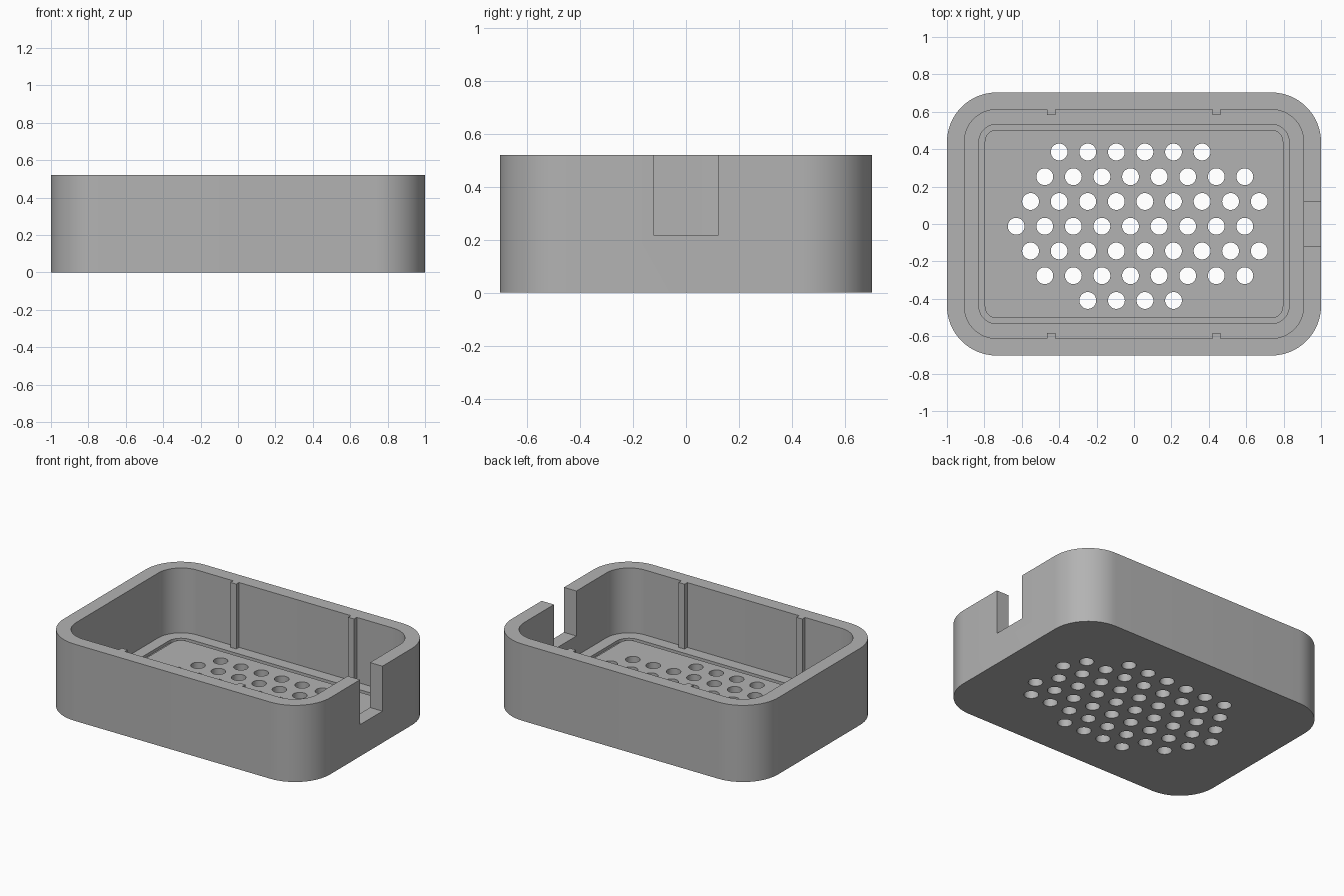
import bpy, bmesh, math

if "Cube" in bpy.data.objects:
    bpy.data.objects.remove(bpy.data.objects["Cube"])

HEIGHT, FLOOR = 0.52, 0.08

grey = bpy.data.materials.new("grey plastic")
grey.diffuse_color = (0.45, 0.45, 0.45, 1)
grey.use_nodes = True
grey.node_tree.nodes["Principled BSDF"].inputs["Base Color"].default_value = grey.diffuse_color


def make_object(name, bm):
    bmesh.ops.recalc_face_normals(bm, faces=bm.faces)
    mesh = bpy.data.meshes.new(name)
    bm.to_mesh(mesh)
    bm.free()
    mesh.materials.append(grey)
    obj = bpy.data.objects.new(name, mesh)
    bpy.context.collection.objects.link(obj)
    return obj


def add_prism(bm, outline, z0, z1):
    """Extrude a closed 2D outline from z0 to z1."""
    face = bm.faces.new([bm.verts.new((x, y, z0)) for x, y in outline])
    top = bmesh.ops.extrude_face_region(bm, geom=[face])["geom"]
    for v in top:
        if isinstance(v, bmesh.types.BMVert):
            v.co.z = z1


def rounded(hx, hy, r, steps=16):
    pts = []
    for q, (sx, sy) in enumerate([(1, 1), (-1, 1), (-1, -1), (1, -1)]):
        for i in range(steps + 1):
            a = math.pi / 2 * (q + i / steps)
            pts.append((sx * (hx - r) + r * math.cos(a),
                        sy * (hy - r) + r * math.sin(a)))
    return pts


def rect(x0, x1, y0, y1):
    return [(x0, y0), (x1, y0), (x1, y1), (x0, y1)]


def prism(name, outline, z0, z1):
    bm = bmesh.new()
    add_prism(bm, outline, z0, z1)
    return make_object(name, bm)


def cut(target, cutter):
    mod = target.modifiers.new("cut", 'BOOLEAN')
    mod.operation, mod.solver, mod.object = 'DIFFERENCE', 'EXACT', cutter
    bpy.context.view_layer.objects.active = target
    bpy.ops.object.modifier_apply(modifier=mod.name)
    bpy.data.objects.remove(cutter)


# Tray body with rounded corners, hollowed out
tray = prism("tray", rounded(1.0, 0.703, 0.265), 0, HEIGHT)
cut(tray, prism("cavity", rounded(0.907, 0.612, 0.172), FLOOR, HEIGHT + 0.1))

# Shallow groove running round the floor
groove = prism("groove", rounded(0.829, 0.533, 0.094), FLOOR - 0.02, FLOOR + 0.05)
cut(groove, prism("groove_core", rounded(0.798, 0.503, 0.063), FLOOR - 0.1, FLOOR + 0.1))
cut(tray, groove)

# Notch in the right wall
cut(tray, prism("notch", rect(0.85, 1.1, -0.12, 0.12), 0.215, HEIGHT + 0.1))

# Staggered rows of round drain holes: (first x, count)
rows = [(-0.40, 6), (-0.477, 8), (-0.553, 9), (-0.63, 9),
        (-0.553, 9), (-0.477, 8), (-0.247, 4)]
bm = bmesh.new()
for j, (x0, count) in enumerate(rows):
    cy = 0.385 - 0.1323 * j
    for i in range(count):
        cx = x0 + 0.1528 * i
        add_prism(bm, [(cx + 0.045 * math.cos(k * math.tau / 32),
                        cy + 0.045 * math.sin(k * math.tau / 32)) for k in range(32)],
                  -0.1, FLOOR + 0.1)
cut(tray, make_object("holes", bm))

# Vertical ribs on the long inner walls
bm = bmesh.new()
for x in (-0.443, 0.441):
    for s in (-1, 1):
        add_prism(bm, rect(x - 0.022, x + 0.022, *sorted((s * 0.583, s * 0.613))),
                  FLOOR - 0.001, HEIGHT)
ribs = make_object("wall_ribs", bm)

# Smooth shading on the rounded corners and holes
bpy.ops.object.select_all(action='DESELECT')
tray.select_set(True)
bpy.context.view_layer.objects.active = tray
bpy.ops.object.shade_smooth_by_angle(angle=math.radians(30))
